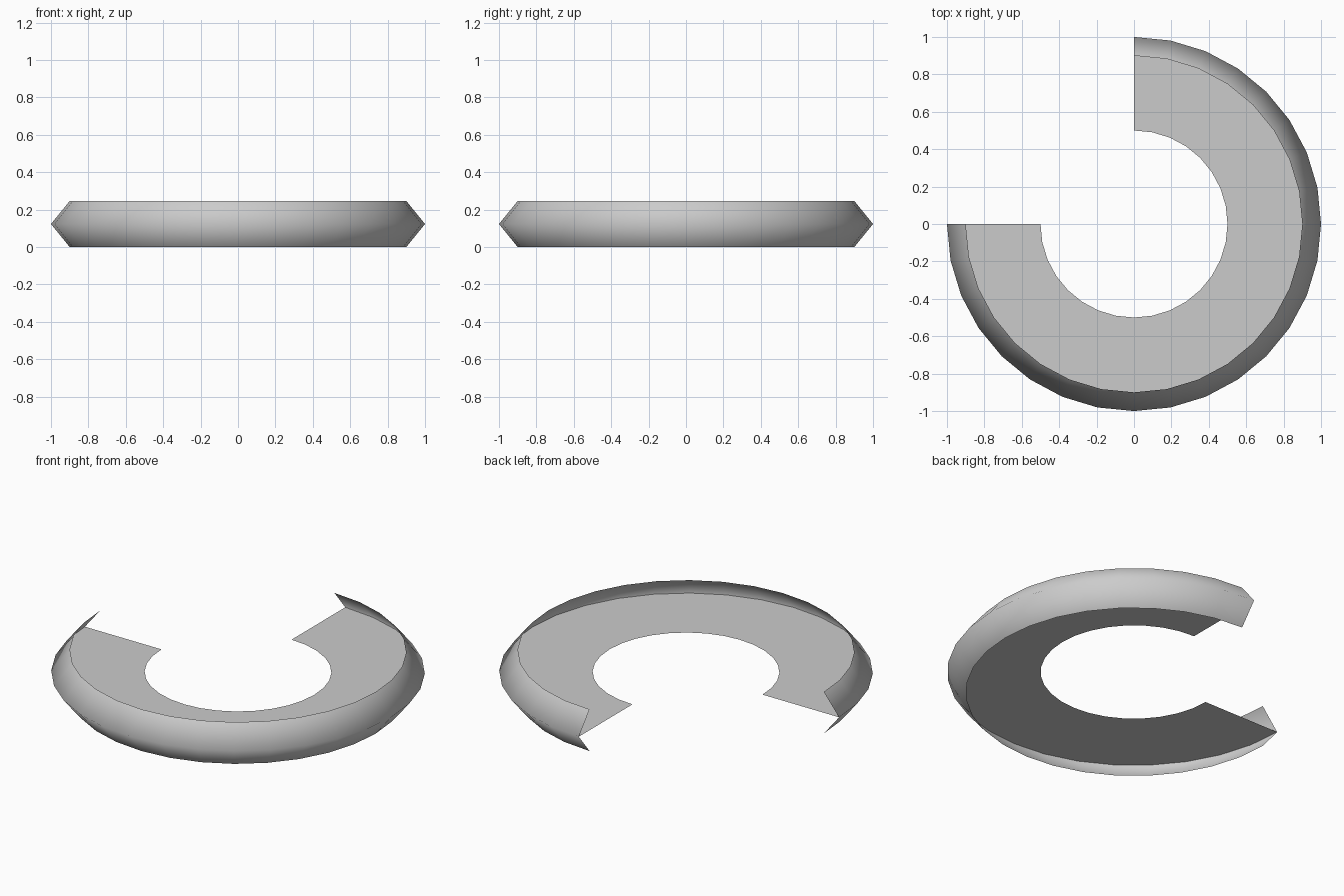
import bpy
import math

if "Cube" in bpy.data.objects:
    bpy.data.objects.remove(bpy.data.objects["Cube"])

STEPS = 24              # three quarters of a 32-sided circle
START = -math.pi        # open quarter lies at the back left
MID, TOP = 0.123, 0.246

grey = bpy.data.materials.new("light_grey")
grey.diffuse_color = (0.6, 0.6, 0.6, 1.0)
grey.use_nodes = True
grey.node_tree.nodes["Principled BSDF"].inputs["Base Color"].default_value = grey.diffuse_color


def sweep(name, profile, smooth):
    """Turn an open (radius, height) profile through three quarters of a circle."""
    n = len(profile)
    verts, faces = [], []
    for i in range(STEPS + 1):
        a = START + i * math.tau / 32
        verts += [(r * math.cos(a), r * math.sin(a), z) for r, z in profile]
    for i in range(STEPS):
        for j in range(n - 1):
            k = i * n + j
            faces.append((k, k + n, k + n + 1, k + 1))
    mesh = bpy.data.meshes.new(name)
    mesh.from_pydata(verts, [], faces)
    mesh.materials.append(grey)
    for poly in mesh.polygons:
        poly.use_smooth = smooth
    obj = bpy.data.objects.new(name, mesh)
    bpy.context.collection.objects.link(obj)
    return obj


# Outer rim: open V section, smooth across its ridge
sweep("outer_rim", [(0.9, 0.0), (1.0, MID), (0.9, TOP)], True)

# Flat ring plate at mid height, reaching the ridge of the rim
sweep("ring_plate", [(1.0, MID), (0.5, MID)], False)
